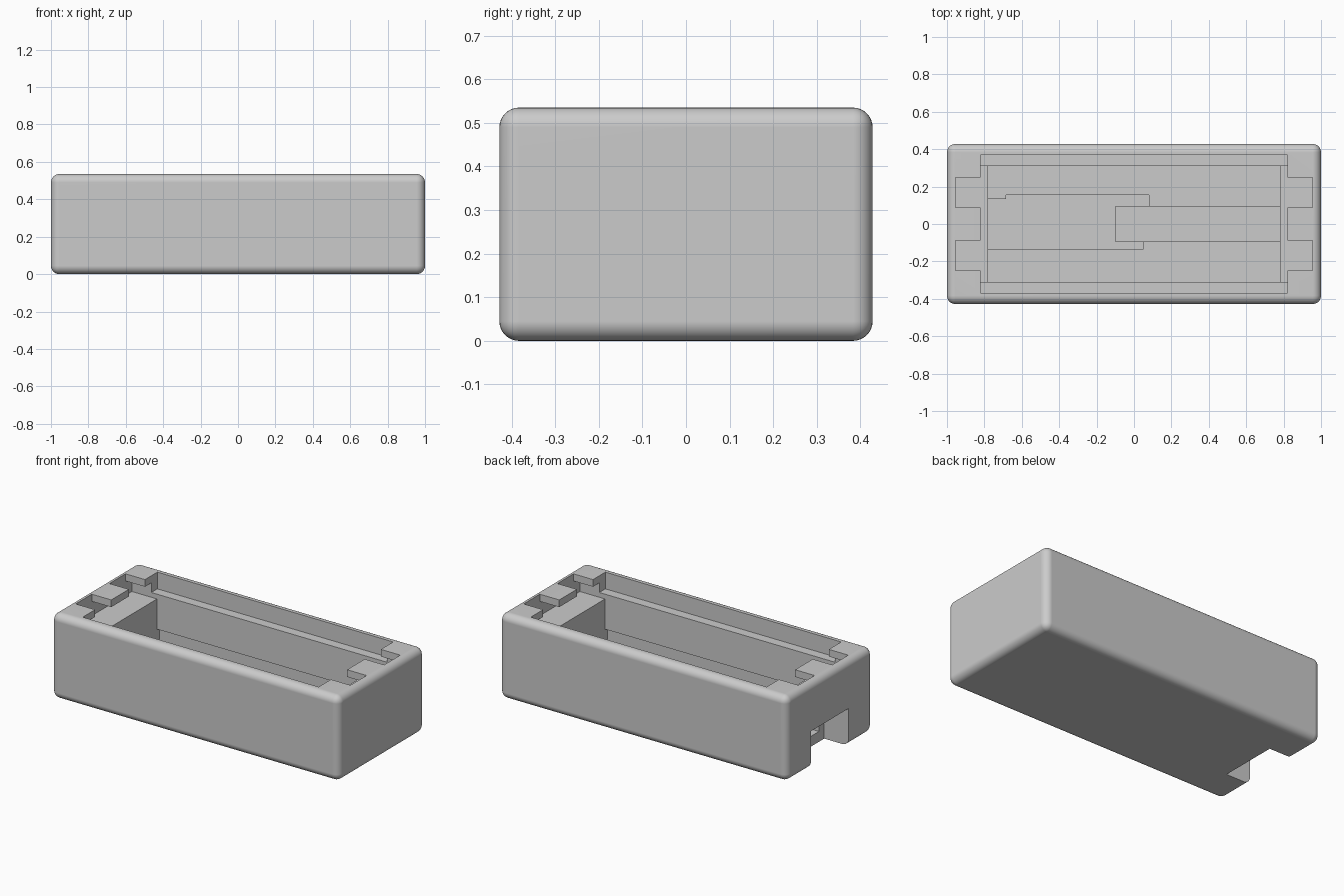
import bpy
import math

cube = bpy.data.objects.get("Cube")
if cube:
    bpy.data.objects.remove(cube, do_unlink=True)

HEIGHT = 0.535
TOP = 0.7          # cutters reach past the rim
LEDGE_END, LEDGE_SIDE, TAB_UNDER = 0.4, 0.43, 0.49
FLOOR, TRAY, CHANNEL = 0.09, 0.065, 0.04

grey = bpy.data.materials.new("plain_grey")
grey.use_nodes = True
grey.diffuse_color = (0.6, 0.6, 0.6, 1)
grey.node_tree.nodes["Principled BSDF"].inputs["Base Color"].default_value = (0.6, 0.6, 0.6, 1)


def box(name, x0, x1, y0, y1, z0, z1):
    bpy.ops.mesh.primitive_cube_add(size=1)
    ob = bpy.context.object
    ob.name = name
    ob.location = ((x0 + x1) / 2, (y0 + y1) / 2, (z0 + z1) / 2)
    ob.scale = (x1 - x0, y1 - y0, z1 - z0)
    bpy.ops.object.transform_apply(location=True, rotation=False, scale=True)
    ob.data.materials.append(grey)
    return ob


def apply(ob, mod):
    bpy.context.view_layer.objects.active = ob
    bpy.ops.object.modifier_apply(modifier=mod.name)


# Rounded outer block
case = box("enclosure_body", -1, 1, -0.428, 0.428, 0, HEIGHT)
bevel = case.modifiers.new("rounding", 'BEVEL')
bevel.width = 0.045
bevel.segments = 8
apply(case, bevel)


def cut(name, *bounds):
    cutter = box(name, *bounds)
    cutter.hide_render = True
    mod = case.modifiers.new(name, 'BOOLEAN')
    mod.operation = 'DIFFERENCE'
    mod.solver = 'EXACT'
    mod.object = cutter
    apply(case, mod)
    bpy.data.objects.remove(cutter, do_unlink=True)


# Lid recess, slide-in groove under the end tabs, and main compartment
cut("lid_recess", -0.82, 0.82, -0.37, 0.37, LEDGE_SIDE, TOP)
cut("end_groove", -0.955, 0.955, -0.31, 0.31, LEDGE_END, TAB_UNDER)
cut("compartment", -0.78, 0.78, -0.31, 0.31, FLOOR, TOP)

# Shallow undercut along the lower side walls
cut("side_undercut", -0.78, 0.78, -0.335, 0.335, FLOOR, 0.21)

# Pairs of open pockets between the end tabs
for sx in (-1, 1):
    for sy in (-1, 1):
        xs = sorted((sx * 0.955, sx * 0.8))
        ys = sorted((sy * 0.0875, sy * 0.2475))
        cut("tab_pocket", *xs, *ys, LEDGE_END + 0.01, TOP)

# Board tray and the deeper wire channel in the compartment floor
cut("tray_main", -0.78, 0.05, -0.135, 0.135, TRAY, 0.2)
cut("tray_side", -0.685, 0.08, 0, 0.155, TRAY, 0.2)
cut("wire_channel", -0.1, 0.78, -0.093, 0.093, CHANNEL, 0.2)

# Plug notch at one end, with a slot through to the tray
cut("plug_notch", -1.1, -0.83, -0.187, 0.187, -0.1, 0.235)
cut("plug_slot", -0.9, -0.74, -0.135, 0.135, TRAY, 0.14)

# Smooth roundings, crisp cut edges, flat panels
bpy.ops.object.select_all(action='DESELECT')
case.select_set(True)
bpy.context.view_layer.objects.active = case
bpy.ops.object.shade_smooth_by_angle(angle=math.radians(30))
normals = case.modifiers.new("flat_panels", 'WEIGHTED_NORMAL')
normals.keep_sharp = True
